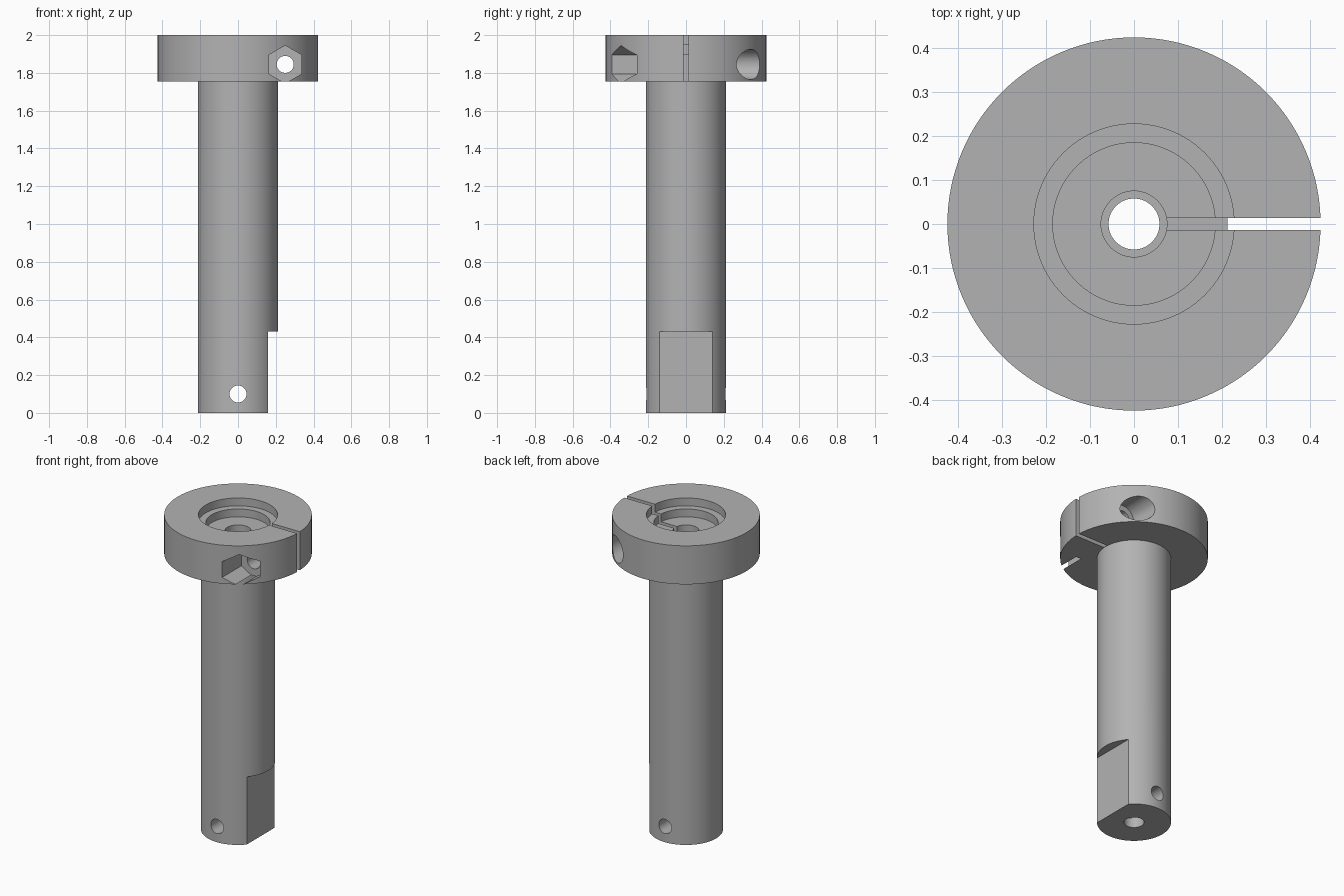
import bpy, bmesh, math
from mathutils import Matrix, Vector

cube = bpy.data.objects.get("Cube")
if cube:
    bpy.data.objects.remove(cube, do_unlink=True)

grey = bpy.data.materials.new("machined grey")
grey.use_nodes = True
grey.diffuse_color = (0.45, 0.45, 0.45, 1)
grey.node_tree.nodes["Principled BSDF"].inputs["Base Color"].default_value = (0.45, 0.45, 0.45, 1)

SIDES = 128
COLLAR_R, SHAFT_R, COLLAR_Z, TOP = 0.425, 0.213, 1.755, 2.0
BOLT_X, BOLT_Z = 0.25, 1.845


def add_object(name, bm):
    bmesh.ops.recalc_face_normals(bm, faces=bm.faces)
    mesh = bpy.data.meshes.new(name)
    bm.to_mesh(mesh)
    bm.free()
    mesh.materials.append(grey)
    obj = bpy.data.objects.new(name, mesh)
    bpy.context.collection.objects.link(obj)
    return obj


def lathe(name, profile):
    """Closed (radius, z) profile turned about the z axis."""
    bm = bmesh.new()
    rings = []
    for i in range(SIDES):
        a = math.tau * i / SIDES
        rings.append([bm.verts.new((r * math.cos(a), r * math.sin(a), z)) for r, z in profile])
    n = len(profile)
    for i in range(SIDES):
        a, b = rings[i], rings[(i + 1) % SIDES]
        for j in range(n):
            k = (j + 1) % n
            bm.faces.new((a[j], b[j], b[k], a[k]))
    return add_object(name, bm)


def box(name, low, high):
    bm = bmesh.new()
    low, high = Vector(low), Vector(high)
    size = high - low
    bmesh.ops.create_cube(bm, size=1, matrix=Matrix.Translation((low + high) / 2) @ Matrix.Diagonal((*size, 1)))
    return add_object(name, bm)


def rod_y(name, x, z, radius, y0, y1, sides=48):
    """Prism along y with a corner pointing up."""
    bm = bmesh.new()
    matrix = (Matrix.Translation((x, (y0 + y1) / 2, z)) @ Matrix.Rotation(math.pi / 2, 4, 'X'))
    bmesh.ops.create_cone(bm, cap_ends=True, segments=sides, radius1=radius, radius2=radius,
                          depth=y1 - y0, matrix=matrix)
    return add_object(name, bm)


# Shaft and clamp collar turned as one body, with a stepped bore
body = lathe("shaft_with_collar", [
    (0.058, 0), (SHAFT_R, 0), (SHAFT_R, COLLAR_Z), (COLLAR_R, COLLAR_Z), (COLLAR_R, TOP),
    (0.228, TOP), (0.228, 1.95), (0.185, 1.95), (0.185, 1.9), (0.075, 1.9),
    (0.075, 1.7), (0.058, 1.7)])

# Flat, clamp slit, cross pin hole, bolt hole, nut pocket and bolt head pocket
cutters = [
    box("flat_cutter", (0.16, -0.5, -0.1), (0.5, 0.5, 0.43)),
    box("slit_cutter", (0.05, -0.014, COLLAR_Z + 0.001), (0.6, 0.014, 2.1)),
    box("slit_end_cutter", (SHAFT_R, -0.014, 1.7), (0.6, 0.014, 2.1)),
    rod_y("pin_hole_cutter", 0, 0.1, 0.045, -0.5, 0.5),
    rod_y("bolt_hole_cutter", BOLT_X, BOLT_Z, 0.045, -0.5, 0.5),
    rod_y("nut_pocket_cutter", BOLT_X, BOLT_Z, 0.1, -0.6, -0.2, 6),
    rod_y("bolt_head_cutter", BOLT_X, BOLT_Z, 0.08, 0.2, 0.6),
]
bpy.context.view_layer.objects.active = body
for cutter in cutters:
    cutter.hide_render = True
    mod = body.modifiers.new(cutter.name, 'BOOLEAN')
    mod.operation = 'DIFFERENCE'
    mod.solver = 'EXACT'
    mod.object = cutter
    bpy.ops.object.modifier_apply(modifier=mod.name)
for cutter in cutters:
    bpy.data.objects.remove(cutter, do_unlink=True)

# Smooth turned surfaces with crisp machined edges
bpy.ops.object.select_all(action='DESELECT')
body.select_set(True)
bpy.ops.object.shade_smooth_by_angle(angle=math.radians(30))
